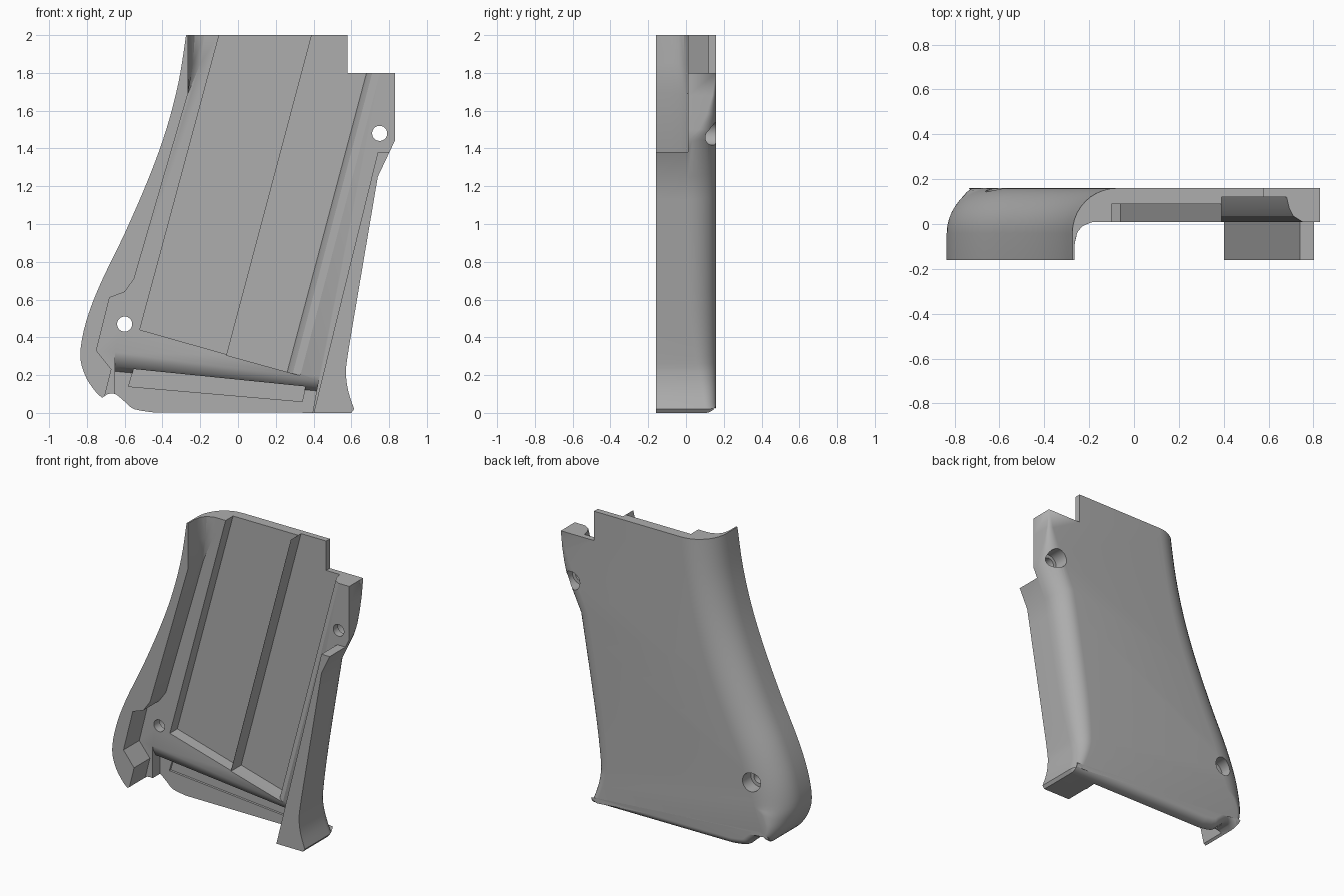
import bpy
import bmesh
import math
from mathutils import Vector

default = bpy.data.objects.get("Cube")
if default:
    bpy.data.objects.remove(default, do_unlink=True)

# Single matte grey
grey = bpy.data.materials.new("matte grey")
grey.use_nodes = True
colour = (0.42, 0.42, 0.42, 1)
grey.diffuse_color = colour
grey.node_tree.nodes["Principled BSDF"].inputs["Base Color"].default_value = colour

FRONT, BACK, PLATE = -0.16, 0.16, 0.01


def loft(name, rings):
    """Closed solid through rings of (x, y, z) points with equal counts."""
    bm = bmesh.new()
    loops = [[bm.verts.new(p) for p in ring] for ring in rings]
    count = len(loops[0])
    for low, high in zip(loops, loops[1:]):
        for i in range(count):
            j = (i + 1) % count
            bm.faces.new((low[i], low[j], high[j], high[i]))
    bm.faces.new(loops[0][::-1])
    bm.faces.new(loops[-1])
    bmesh.ops.remove_doubles(bm, verts=bm.verts, dist=0.0005)
    bmesh.ops.recalc_face_normals(bm, faces=bm.faces)
    mesh = bpy.data.meshes.new(name)
    bm.to_mesh(mesh)
    bm.free()
    mesh.materials.append(grey)
    obj = bpy.data.objects.new(name, mesh)
    bpy.context.collection.objects.link(obj)
    return obj


def at_depth(outline, y):
    return [(x, y, z) for x, z in outline]


def prism(name, outline, y_start, y_end):
    return loft(name, [at_depth(outline, y_start), at_depth(outline, y_end)])


def disc(x, z, radius, sides=32):
    angles = [math.tau * i / sides for i in range(sides)]
    return [(x + radius * math.cos(a), z + radius * math.sin(a)) for a in angles]


def smooth_path(points, steps=4):
    """Catmull-Rom interpolation of points of any dimension."""
    pts = [Vector(p) for p in points]
    pts = [pts[0]] + pts + [pts[-1]]
    path = []
    for a, b, c, d in zip(pts, pts[1:], pts[2:], pts[3:]):
        for i in range(steps):
            t = i / steps
            path.append(b + (c - a) * (t / 2) + (2 * a - 5 * b + 4 * c - d) * (t * t / 2)
                        + (3 * b - a - 3 * c + d) * (t ** 3 / 2))
    return path + [pts[-1]]


def carve(body, cutter):
    cutter.hide_render = True
    mod = body.modifiers.new(cutter.name, "BOOLEAN")
    mod.operation = "DIFFERENCE"
    mod.solver = "EXACT"
    mod.object = cutter
    bpy.context.view_layer.objects.active = body
    bpy.ops.object.modifier_apply(modifier=mod.name)
    bpy.data.objects.remove(cutter, do_unlink=True)


# Outline entries: x, z, rounding width, rounding depth
rear_edge = smooth_path([
    (-0.275, 2, 0.2, 0.2), (-0.315, 1.75, 0.2, 0.2), (-0.38, 1.5, 0.21, 0.2),
    (-0.47, 1.25, 0.22, 0.2), (-0.6, 0.95, 0.22, 0.2), (-0.73, 0.68, 0.22, 0.2),
    (-0.805, 0.48, 0.22, 0.2), (-0.835, 0.31, 0.2, 0.2), (-0.81, 0.2, 0.13, 0.18),
    (-0.76, 0.12, 0.06, 0.12), (-0.72, 0.08, 0.05, 0.08)])
bottom_edge = smooth_path([
    (-0.69, 0.1, 0.04, 0.06), (-0.65, 0.1, 0.05, 0.06), (-0.6, 0.06, 0.05, 0.06),
    (-0.55, 0.02, 0.05, 0.06), (-0.45, 0.003, 0.05, 0.06)], 3)
front_edge = smooth_path([
    (0.615, 0.02, 0.05, 0.06), (0.585, 0.11, 0.06, 0.07), (0.572, 0.2, 0.08, 0.09),
    (0.58, 0.3, 0.1, 0.11), (0.635, 0.63, 0.12, 0.14), (0.74, 1.25, 0.12, 0.15)])
upper_tab = [Vector(p) for p in (
    (0.83, 1.44, 0.12, 0.15), (0.83, 1.5, 0.1, 0.09), (0.83, 1.58, 0.07, 0.05),
    (0.83, 1.68, 0.035, 0.02), (0.83, 1.8, 0, 0), (0.58, 1.8, 0, 0), (0.58, 2, 0, 0))]
bottom_corner = [Vector((0.6, 0, 0.05, 0.06))]
outline = rear_edge + bottom_edge + bottom_corner + front_edge + upper_tab


def rounded_ring(angle):
    ring = []
    for i, (x, z, width, depth) in enumerate(outline):
        before, after = outline[i - 1], outline[(i + 1) % len(outline)]
        inward = Vector((before.y - after.y, after.x - before.x)).normalized()
        if z > 1.99:
            inward = Vector((1, 0))
        inset = inward * width * (1 - math.cos(angle))
        ring.append((x + inset.x, BACK - depth * (1 - math.sin(angle)), z + inset.y))
    return ring


# Rounded outer body
flat_front = at_depth([(p.x, p.y) for p in outline], FRONT)
rings = [flat_front] + [rounded_ring(math.pi / 2 * i / 10) for i in range(11)]
grip = loft("grip_panel", rings)

# Main hollow, leaving the rear wall and the front rib standing
hollow_sides = [
    (-0.265, 1.69), (-0.55, 0.71), (-0.6, 0.64), (-0.68, 0.61), (-0.75, 0.33),
    (-0.67, 0.23), (-0.705, 0.09), (-0.705, -0.1), (0.376, -0.1), (0.74, 1.38),
    (0.95, 1.38), (0.95, 2.1)]


def hollow_ring(y, lean):
    top = [(-0.265 + lean, 2.1), (-0.265 + lean * 0.7, 1.85)]
    return at_depth(top + hollow_sides, y)


carve(grip, loft("main_hollow", [
    hollow_ring(-0.3, 0), hollow_ring(-0.09, 0), hollow_ring(-0.04, 0.013),
    hollow_ring(-0.01, 0.04), hollow_ring(PLATE, 0.095)]))

# Shallow slanted pocket
carve(grip, prism("rear_pocket", [
    (-0.073, 2.1), (-0.52, 0.44), (-0.06, 0.31), (0.417, 2.1)], -0.05, 0.09))

# Deeper slanted pocket with a rounded shoulder toward the front rib
shoulder = [(-0.05, 0.07), (PLATE, 0.07), (0.035, 0.03), (0.07, 0.012), (0.12, 0)]
carve(grip, loft("front_pocket", [at_depth([
    (0.417, 2.1), (-0.06, 0.305), (0.26 + lean, 0.215 - lean * 0.25),
    (0.76 + lean, 2.1)], y) for y, lean in shoulder]))

# Bottom recess with a rounded upper shoulder, and its slot
step = [(-0.3, 0.1), (PLATE, 0.1), (0.02, 0.065), (0.045, 0.025), (0.09, 0)]
carve(grip, loft("bottom_recess", [at_depth([
    (-0.65, 0.22 + rise), (-0.65, -0.1), (0.376, -0.1),
    (0.43, 0.115 + rise * 0.8)], y) for y, rise in step]))
carve(grip, prism("bottom_slot", [
    (-0.55, 0.24), (-0.58, 0.14), (0.34, 0.06), (0.36, 0.155)], 0.05, 0.105))

# Screw holes with counterbores on the outer side
for label, x, z, seat in (("lower", -0.6, 0.47, 0.07), ("upper", 0.75, 1.48, 0.06)):
    carve(grip, prism(label + "_screw_hole", disc(x, z, 0.04), -0.4, 0.4))
    carve(grip, prism(label + "_counterbore", disc(x, z, 0.063), seat, 0.4))

# Smooth curved surfaces, sharp machined edges
bpy.ops.object.select_all(action="DESELECT")
grip.select_set(True)
bpy.context.view_layer.objects.active = grip
bpy.ops.object.shade_smooth_by_angle(angle=math.radians(28))
